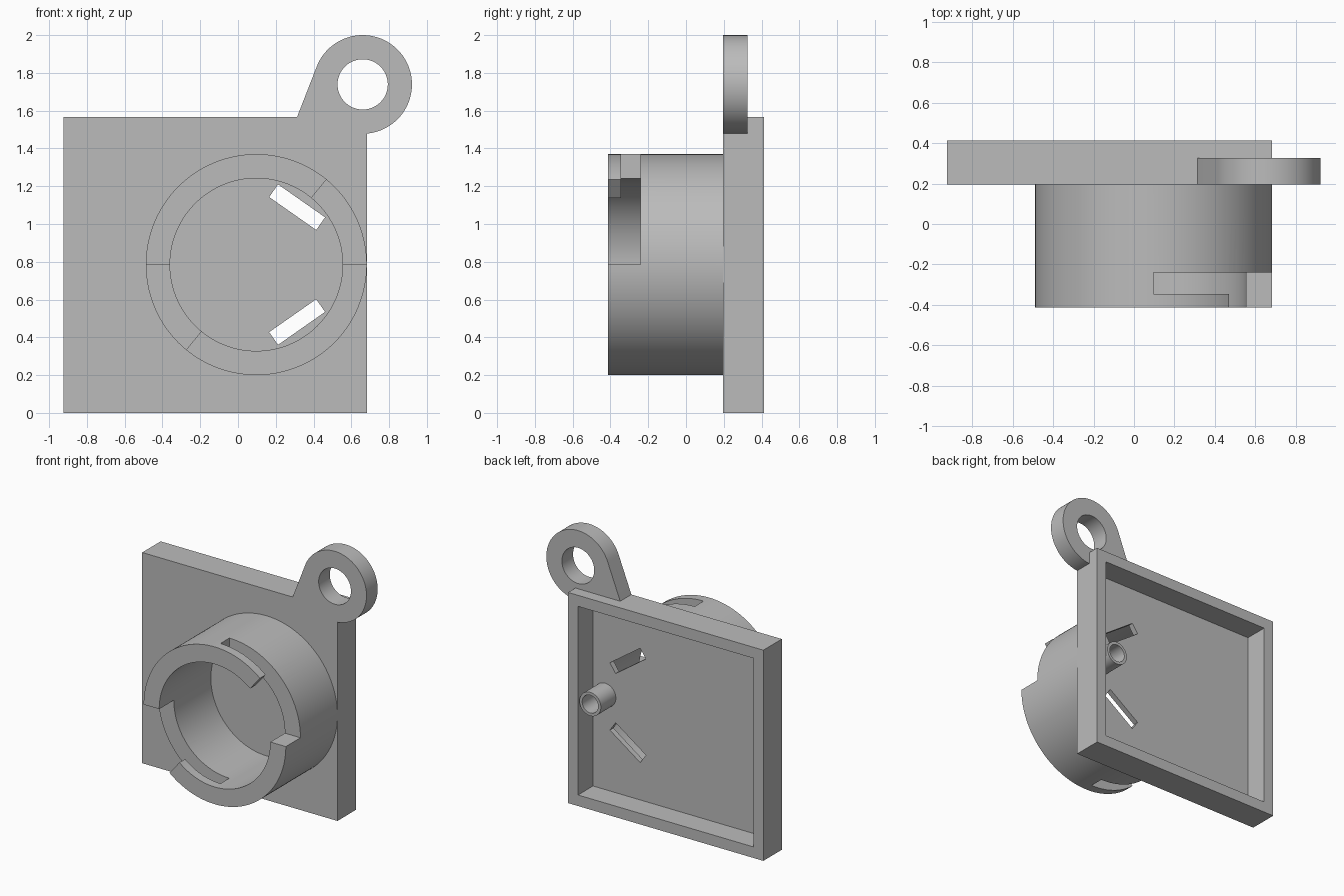
import bpy, bmesh, math

if "Cube" in bpy.data.objects:
    bpy.data.objects.remove(bpy.data.objects["Cube"])

grey = bpy.data.materials.new("plain grey")
grey.diffuse_color = (0.5, 0.5, 0.5, 1)
grey.use_nodes = True
grey.node_tree.nodes["Principled BSDF"].inputs["Base Color"].default_value = grey.diffuse_color

CX, CZ = 0.097, 0.785          # collar axis
FRONT, BACK = 0.195, 0.412     # plate front and back
FLOOR = 0.236                  # bottom of the rear pocket


def arc(cx, cz, r, a0, a1, n):
    """Points on an arc, angles in degrees, both ends included."""
    steps = [math.radians(a0 + (a1 - a0) * i / n) for i in range(n + 1)]
    return [(cx + r * math.cos(a), cz + r * math.sin(a)) for a in steps]


def circle(cx, cz, r, n=96):
    return arc(cx, cz, r, 0, 360, n)[:-1]


def rect(x0, x1, z0, z1):
    return [(x0, z0), (x1, z0), (x1, z1), (x0, z1)]


def sector(a0, a1):
    """Wedge of a ring, wider than the collar wall."""
    return arc(CX, CZ, 0.66, a0, a1, 24) + arc(CX, CZ, 0.38, a1, a0, 24)


def prism(name, pts, y0, y1):
    """Extrude an x-z outline from y0 to y1."""
    bm = bmesh.new()
    face = bm.faces.new([bm.verts.new((x, y0, z)) for x, z in pts])
    ext = bmesh.ops.extrude_face_region(bm, geom=[face], use_keep_orig=True)
    verts = [g for g in ext["geom"] if isinstance(g, bmesh.types.BMVert)]
    bmesh.ops.translate(bm, verts=verts, vec=(0, y1 - y0, 0))
    bmesh.ops.recalc_face_normals(bm, faces=bm.faces)
    mesh = bpy.data.meshes.new(name)
    bm.to_mesh(mesh)
    bm.free()
    mesh.materials.append(grey)
    obj = bpy.data.objects.new(name, mesh)
    bpy.context.collection.objects.link(obj)
    return obj


def activate(obj):
    bpy.ops.object.select_all(action="DESELECT")
    obj.select_set(True)
    bpy.context.view_layer.objects.active = obj


def cut(obj, *shapes):
    """Subtract prisms given as (outline, y0, y1), then shade."""
    for pts, y0, y1 in shapes:
        cutter = prism("cutter", pts, y0, y1)
        mod = obj.modifiers.new("cut", "BOOLEAN")
        mod.operation, mod.solver, mod.object = "DIFFERENCE", "EXACT", cutter
        activate(obj)
        bpy.ops.object.modifier_apply(modifier=mod.name)
        bpy.data.objects.remove(cutter)
    activate(obj)
    bpy.ops.object.shade_smooth_by_angle(angle=math.radians(30))


# Square plate with a rear pocket and two mirrored slanted slots
def slot(side):
    a = math.radians(-35)
    ca, sa = math.cos(a), math.sin(a)
    return [(0.313 + u * ca - v * sa, CZ + side * (0.304 + u * sa + v * ca))
            for u, v in rect(-0.152, 0.152, -0.041, 0.041)]

plate = prism("plate", rect(-0.925, 0.682, 0, 1.567), FRONT, BACK)
cut(plate,
    (rect(-0.843, 0.6, 0.082, 1.485), FLOOR, 0.6),
    (slot(1), 0, 0.6), (slot(-1), 0, 0.6))

# Round collar with two bayonet notches, half a turn apart
collar = prism("collar", circle(CX, CZ, 0.585, 128), -0.412, FRONT)
cuts = [(circle(CX, CZ, 0.457, 128), -0.6, 0.4)]
for turn in (0, 180):
    cuts.append((sector(turn, turn + 50.5), -0.6, -0.24))
    cuts.append((sector(turn + 40, turn + 90), -0.345, -0.24))
cut(collar, *cuts)

# Hanging lug that meets the plate's top corner
LX, LZ, LR = 0.66, 1.739, 0.261
lug = prism("hanging_lug",
            [(0.313, 1.567), (0.682, 1.567), (0.682, 1.479)]
            + arc(LX, LZ, LR, -85, 159.5, 72), FRONT, 0.326)
cut(lug, (circle(LX, LZ, 0.133), 0, 0.6))

# Hollow pin inside the rear pocket
pin = prism("hollow_pin", circle(0.5, CZ, 0.088, 48), FLOOR, BACK)
cut(pin, (circle(0.5, CZ, 0.066, 48), 0, 0.6))
